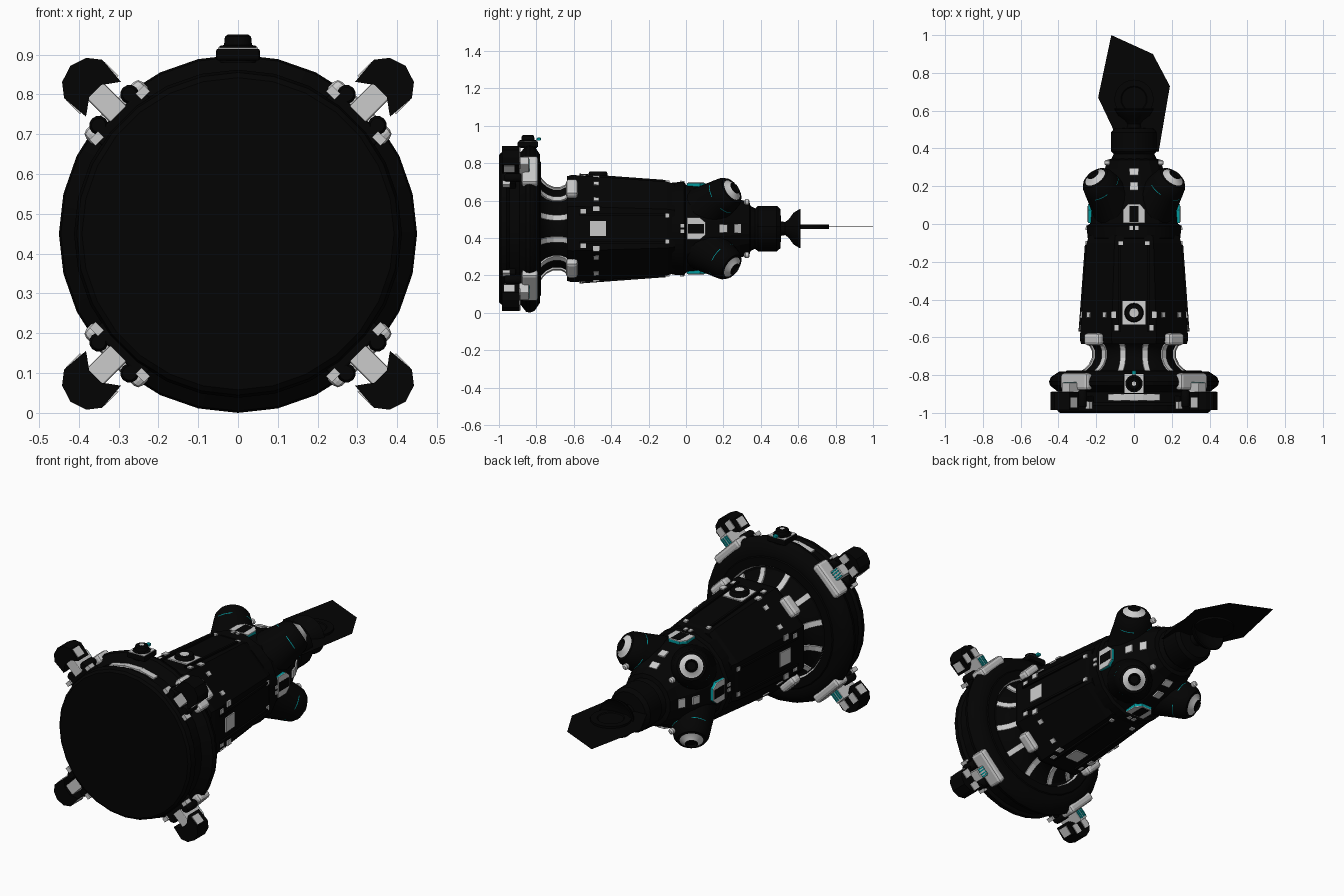
import bpy, bmesh
from math import pi, cos, sin, radians
from mathutils import Matrix, Vector

cube = bpy.data.objects.get("Cube")
if cube:
    bpy.data.objects.remove(cube)


def material(name, rgb):
    m = bpy.data.materials.new(name)
    m.use_nodes = True
    m.diffuse_color = (*rgb, 1)
    m.node_tree.nodes["Principled BSDF"].inputs["Base Color"].default_value = (*rgb, 1)
    return m


PALETTE = [material("black_hull", (0.001, 0.001, 0.001)),
           material("light_grey", (0.6, 0.6, 0.6)),
           material("teal", (0.0, 0.32, 0.34))]
DARK, LIGHT, TEAL = range(3)
AXIS = Matrix.Translation((0, 0, 0.45))
SIDES = {"left": 0, "top": 90, "right": 180, "bottom": 270}
CORNERS = {"upper_left": 45, "upper_right": 135, "lower_right": 225, "lower_left": 315}
rounded = []


def finish(name, bm, matrix, smooth=False):
    bmesh.ops.recalc_face_normals(bm, faces=bm.faces)
    me = bpy.data.meshes.new(name)
    bm.to_mesh(me)
    bm.free()
    for m in PALETTE:
        me.materials.append(m)
    ob = bpy.data.objects.new(name, me)
    ob.matrix_world = matrix
    bpy.context.collection.objects.link(ob)
    if smooth:
        rounded.append(ob)
    return ob


def frame(deg, y=0, r=0, tilt=0):
    """Local X is tangential, Y runs along the hull, Z points outward."""
    a = radians(deg)
    out = Vector((cos(a), 0, sin(a)))
    along = Vector((0, 1, 0))
    m = Matrix((along.cross(out), along, out)).transposed().to_4x4()
    return AXIS @ Matrix.Translation(out * r + along * y) @ m @ Matrix.Rotation(tilt, 4, 'X')


def lathe(name, profile, n, matrix=AXIS, mat=DARK, flats=False, smooth=True):
    """Spin (y, r) points about local Y; mat is an index or rule(band, segment)."""
    bm = bmesh.new()
    k, off = (1 / cos(pi / n), pi / n) if flats else (1, 0)
    rings = [[bm.verts.new((r * k * cos(2 * pi * i / n + off), y,
                            r * k * sin(2 * pi * i / n + off))) for i in range(n)]
             for y, r in profile]
    for b, (p, q) in enumerate(zip(rings, rings[1:])):
        for i in range(n):
            j = (i + 1) % n
            f = bm.faces.new((p[i], p[j], q[j], q[i]))
            f.material_index = mat(b, i) if callable(mat) else mat
    for ring in (rings[0], rings[-1]):
        bm.faces.new(ring).material_index = DARK if callable(mat) else mat
    return finish(name, bm, matrix, smooth)


def box(name, matrix, size, mat=DARK, bevel=0, at=(0, 0, 0)):
    bm = bmesh.new()
    bmesh.ops.create_cube(bm, size=1, matrix=Matrix.Translation(at) @ Matrix.Diagonal((*size, 1)))
    if bevel:
        bmesh.ops.bevel(bm, geom=bm.edges[:], offset=bevel, segments=2, affect='EDGES', profile=0.5)
    for f in bm.faces:
        f.material_index = mat
    return finish(name, bm, matrix)


def prism(name, outline, lo, hi, matrix, flip=False, mat=DARK):
    """Extrude an outline: XY outline along Z, or with flip an XZ outline along Y."""
    bm = bmesh.new()
    place = (lambda a, b, d: (a, d, b)) if flip else (lambda a, b, d: (a, b, d))
    lower = [bm.verts.new(place(a, b, lo)) for a, b in outline]
    upper = [bm.verts.new(place(a, b, hi)) for a, b in outline]
    faces = [bm.faces.new(lower), bm.faces.new(upper)]
    for i in range(len(outline)):
        j = (i + 1) % len(outline)
        faces.append(bm.faces.new((lower[i], lower[j], upper[j], upper[i])))
    for f in faces:
        f.material_index = mat
    return finish(name, bm, matrix)


def strip(name, deg, profile, width, lift):
    """Thin light band that follows a hull profile."""
    bm = bmesh.new()
    rows = [[bm.verts.new((s * width / 2, y, r + lift)) for s in (-1, 1)] for y, r in profile]
    for p, q in zip(rows, rows[1:]):
        bm.faces.new((p[0], p[1], q[1], q[0])).material_index = LIGHT
    ob = finish(name, bm, frame(deg))
    ob.modifiers.new("thickness", 'SOLIDIFY').thickness = 0.009
    ob.modifiers["thickness"].offset = 0


# Docking base with a light inner lip, fluted waist and hull
lathe("docking_base", [(-1, .392), (-.99, .405), (-.96, .412), (-.945, .4), (-.89, .4), (-.855, .445),
                       (-.835, .45), (-.81, .44), (-.78, .395), (-.78, .36), (-.775, .355), (-.775, .31),
                       (-.79, .302), (-.79, .24)], 28, mat=lambda b, i: LIGHT if b == 11 else DARK)
waist = [(-.788, .288), (-.77, .26), (-.745, .235), (-.71, .218), (-.67, .218), (-.645, .23), (-.62, .26)]
lathe("waist", waist, 32)
for i in range(12):
    strip(f"waist_rib_{i}", 15 + 30 * i, waist, .03, .005)
lathe("main_hull", [(-.635, .25), (-.635, .28), (-.61, .287), (-.1, .25), (-.06, .238)], 8,
      flats=True, smooth=False)
lathe("collar", [(-.08, .23), (-.075, .246), (-.01, .25), (.0, .235)], 16, flats=True)
head_profile = [(-.02, .236), (.1, .226), (.2, .2), (.29, .155), (.34, .14), (.35, .1)]
lathe("head", head_profile, 16, flats=True, smooth=False)


def surface(y):
    """Outer radius of hull or head at y, with its slope."""
    pts = [(-.61, .287), (-.1, .25), (-.02, .245)] + head_profile[1:]
    for (a, p), (b, q) in zip(pts, pts[1:]):
        if y <= b:
            return p + (q - p) * (y - a) / (b - a), (q - p) / (b - a)


def plate(name, deg, t, y, w, l, lift=.002):
    r, slope = surface(y)
    box(name, frame(deg, y, r + lift, slope), (w, l, .009), LIGHT, at=(t, 0, 0))


# Panels, markers and hatches repeated on the four sides
port_shape = [(-.058, -.045), (.058, -.045), (.058, .025), (.033, .055), (-.033, .055), (-.058, .025)]
for side, deg in SIDES.items():
    big = .12 if side == "top" else .08
    plate(f"{side}_service_panel", deg, 0, -.47, big, big + .005)
    for s in (-1, 1):
        plate(f"{side}_marker_rear", deg, s * .09, -.55, .028, .028)
        plate(f"{side}_marker_mid", deg, s * .108, -.48, .028, .035)
        plate(f"{side}_marker_collar", deg, s * .07, -.1, .022, .022)
        plate(f"{side}_marker_hatch", deg, s * .015, -.02, .018, .022, lift=.006)
        box(f"{side}_hull_ridge", frame(deg, -.34, .27, -.073), (.012, .46, .014), at=(s * .075, 0, 0))
    plate(f"{side}_head_marker_low", deg, 0, .2, .042, .045, lift=.003)
    plate(f"{side}_head_marker_high", deg, 0, .275, .048, .04, lift=.003)
    port = frame(deg, .05, .23)
    prism(f"{side}_port_trim", port_shape, -.02, .01, port, mat=TEAL)
    prism(f"{side}_port_frame", port_shape, .01, .014, port, mat=LIGHT)
    box(f"{side}_port_slot", port, (.05, .085, .006), at=(0, .004, .0125))

# Round hatch on the top service panel
up = Matrix.Rotation(radians(90), 4, 'X')
lathe("round_hatch", [(-.01, .052), (.02, .05), (.028, .045), (.028, .024), (.026, .001)], 20,
      frame(90, -.47, surface(-.47)[0]) @ up, lambda b, i: LIGHT if b == 3 else DARK)


def pod_mat(b, i):
    if b == 1:
        return TEAL if i % 6 < 3 else DARK
    return LIGHT if b == 5 else DARK


# Thruster pods, hull brackets and docking claws on the four diagonals
claw = [(.062, .478), (.068, .55), (.043, .582), (0, .596), (-.043, .582), (-.068, .55),
        (-.062, .478), (-.045, .49), (-.022, .507), (.022, .507), (.045, .49)]
for corner, deg in CORNERS.items():
    out = Vector((cos(radians(deg)), 0, sin(radians(deg))))
    aim = (out + Vector((0, 1, 0))).normalized()
    end = Vector((0, .25, .45)) + out * .295
    pod = Matrix.Translation(end) @ aim.to_track_quat('Y', 'Z').to_matrix().to_4x4()
    lathe(f"{corner}_thruster_pod", [(-.24, .135), (-.079, .1), (-.075, .1), (-.03, .09), (-.008, .074),
                                     (-.006, .06), (.016, .034), (.02, .028), (.008, .022)], 24, pod, pod_mat)
    lathe(f"{corner}_head_knob", [(-.015, .008), (-.008, .016), (.008, .016), (.015, .008)], 12,
          frame(deg, .325, .2), LIGHT)

    box(f"{corner}_hull_bracket", frame(deg, -.61, .3), (.115, .065, .05), LIGHT, .018)
    for s in (-1, 1):
        plate(f"{corner}_hull_marker", deg, s * .06, -.48, .025, .03)

    f = frame(deg)
    box(f"{corner}_claw_mount", f, (.2, .09, .05), LIGHT, .016, at=(0, -.835, .43))
    box(f"{corner}_claw_base", f, (.17, .06, .05), DARK, .006, at=(0, -.94, .405))
    box(f"{corner}_claw_arm", f, (.058, .13, .09), LIGHT, .004, at=(0, -.905, .468))
    prism(f"{corner}_claw", claw, -.985, -.89, f, True)
    for s in (-1, 1):
        box(f"{corner}_claw_pad", f, (.04, .006, .05), LIGHT, at=(s * .038, -.889, .535))
        box(f"{corner}_claw_edge", f, (.005, .055, .05), LIGHT, at=(s * .066, -.945, .518))
        box(f"{corner}_claw_foot", f, (.03, .04, .022), LIGHT, at=(s * .082, -.96, .42))
        lathe(f"{corner}_claw_knob", [(-.97, .018), (-.96, .024), (-.89, .024), (-.88, .018)], 12,
              f @ Matrix.Translation((s * .055, 0, .44)))
        for t in (.008, .021):
            box(f"{corner}_claw_light", f, (.007, .006, .05), TEAL, at=(s * t, -.839, .478))

# Sensor and light band on top of the base
box("sensor_foot", frame(90, -.845, .45), (.11, .11, .03), DARK, .006)
box("sensor_plate", frame(90, -.845, .466), (.1, .1, .004), LIGHT)
lathe("sensor_turret", [(-.02, .048), (.022, .046), (.024, .035), (.045, .033), (.05, .026), (.05, .012),
                        (.046, .001)], 16, frame(90, -.845, .45) @ up, lambda b, i: LIGHT if b == 5 else DARK)
box("sensor_lamp", frame(90, -.787, .478), (.022, .022, .016), TEAL, .004)
for i, turn in enumerate((77, 90, 103)):
    strip(f"base_top_band_{i}", turn, [(-.935, .4), (-.9, .4)], .096, .001)

# Neck, dish and mast blade
lathe("neck", [(.33, .1), (.345, .12), (.37, .108), (.385, .122), (.485, .122), (.505, .105), (.508, .04)], 20)
lathe("dish", [(.5, .04), (.53, .035), (.55, .05), (.575, .085), (.61, .106), (.612, .1), (.585, .05)], 24)
blade = [(-.12, 1), (.1, .9), (.19, .73), (.13, .38), (-.1, .48), (-.19, .67)]
prism("mast_blade", blade, .4595, .4605, Matrix())
lathe("blade_disc", [(-.012, .104), (.012, .104), (.012, .07), (.008, .065), (.008, .03)], 24,
      Matrix.Translation((0, .66, .46)) @ up)

for ob in rounded:
    ob.select_set(True)
bpy.context.view_layer.objects.active = rounded[0]
bpy.ops.object.shade_smooth_by_angle(angle=radians(35))
